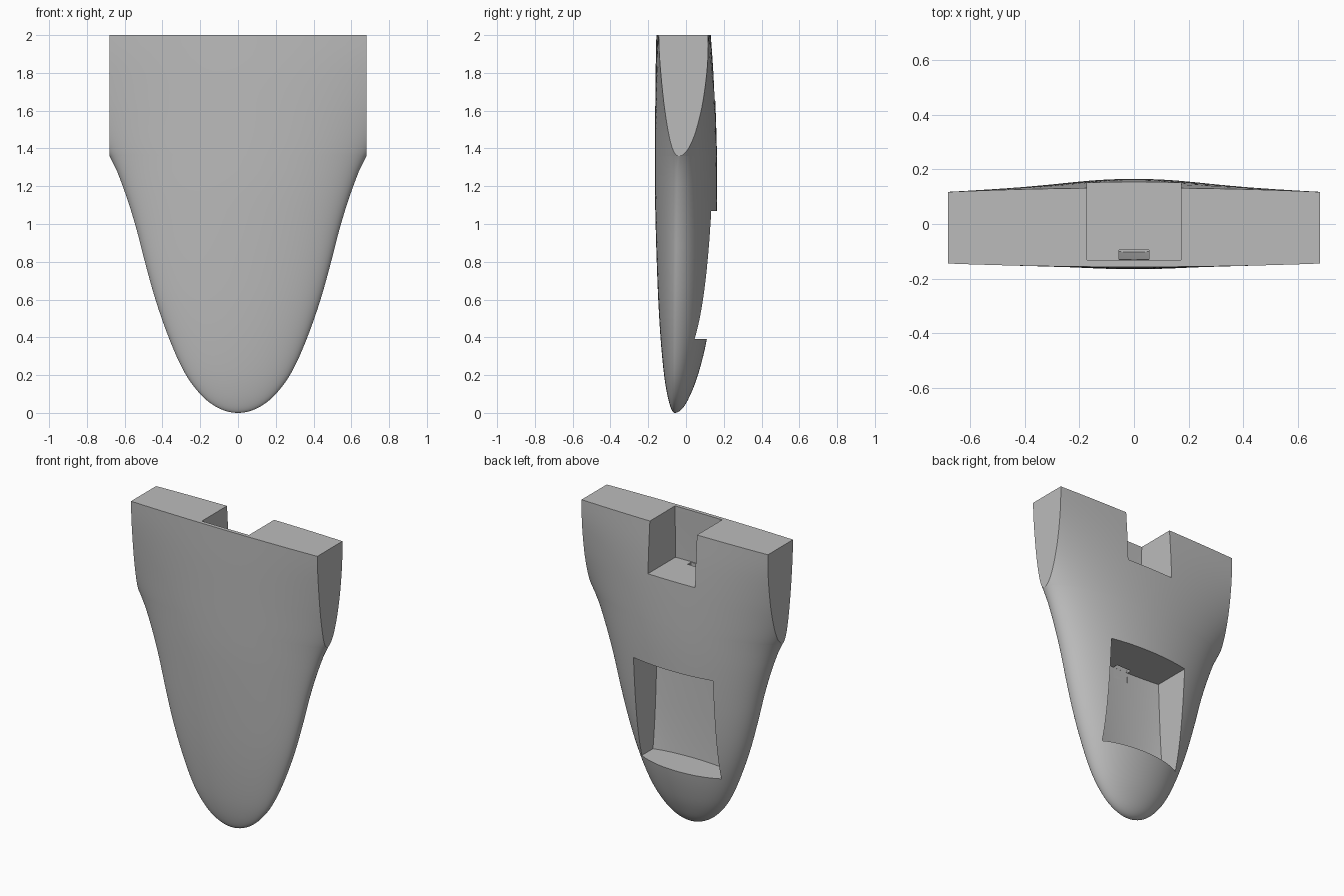
import bpy, bmesh, math

if "Cube" in bpy.data.objects:
    bpy.data.objects.remove(bpy.data.objects["Cube"])

TIP = 1.36      # height where the flat side faces begin
HALF = 0.68     # half width between the side faces

# Profiles along the height: half width, front, back and middle depth
HEIGHTS = [0, .05, .1, .2, .4, .6, .8, 1, 1.2, TIP, 1.6, 1.8, 2]
WIDTH = [0, .144, .2, .275, .367, .437, .493, .545, .61, HALF, .85, 1.11, 1.6]
FRONT = [-.06, -.088, -.1, -.116, -.135, -.147, -.155, -.161, -.165, -.165, -.163, -.161, -.157]
BACK = [-.06, .0, .025, .063, .112, .137, .152, .161, .165, .164, .157, .147, .132]
MIDDLE = [-.06, -.06, -.059, -.057, -.053, -.05, -.047, -.044, -.041, -.04, -.035, -.03, -.025]


def sample(table, z):
    """Smooth curve through a table, spaced by the root of z for a round nose."""
    s = [math.sqrt(h) for h in HEIGHTS]
    last = len(s) - 1
    t = math.sqrt(max(z, 0))
    i = max(k for k in range(last) if s[k] <= t + 1e-9)

    def slope(k):
        a, b = max(k - 1, 0), min(k + 1, last)
        return (table[b] - table[a]) / (s[b] - s[a])
    d = s[i + 1] - s[i]
    u = (t - s[i]) / d
    v = 1 - u
    return (table[i] * (1 + 2 * u) * v * v + table[i + 1] * (3 - 2 * u) * u * u
            + d * u * v * (slope(i) * v - slope(i + 1) * u))


def skin(x, z, table):
    """Depth of the elliptical skin at x, z."""
    mid, w = sample(MIDDLE, z), max(sample(WIDTH, z), 1e-6)
    return mid + (sample(table, z) - mid) * math.sqrt(max(0, 1 - (x / w) ** 2))


def loft(name, rings):
    """Closed solid through rings of equal length."""
    bm = bmesh.new()
    loops = [[bm.verts.new(p) for p in ring] for ring in rings]
    for a, b in zip(loops, loops[1:]):
        for i in range(len(a)):
            j = (i + 1) % len(a)
            bm.faces.new((a[i], a[j], b[j], b[i]))
    bm.faces.new(loops[0][::-1])
    bm.faces.new(loops[-1])
    bmesh.ops.remove_doubles(bm, verts=bm.verts, dist=1e-5)
    bmesh.ops.recalc_face_normals(bm, faces=bm.faces)
    mesh = bpy.data.meshes.new(name)
    bm.to_mesh(mesh)
    bm.free()
    obj = bpy.data.objects.new(name, mesh)
    bpy.context.collection.objects.link(obj)
    return obj


def body_ring(z, n=48):
    w = HALF if z >= TIP else min(sample(WIDTH, z), HALF)
    xs = [w * math.sin(math.pi * (i / n - .5)) for i in range(n + 1)]
    return ([(x, skin(x, z, FRONT), z) for x in xs]
            + [(x, skin(x, z, BACK), z) for x in reversed(xs)])


def pocket(name, half, low, high, wall, n=16):
    """Cutter open to the back whose inner wall follows the front skin."""
    rings = []
    for k in range(n + 1):
        z = low + (high - low) * k / n
        xs = [half * (2 * i / n - 1) for i in range(n + 1)]
        zs = min(z, 2)
        rings.append([(x, skin(x, zs, FRONT) + wall, z) for x in xs]
                     + [(half, .4, z), (-half, .4, z)])
    return loft(name, rings)


# Main shell
levels = [TIP * (k / 36) ** 2 for k in range(37)]
levels += [TIP + (2 - TIP) * (k / 22) ** 2 for k in range(1, 23)]
shell = loft("nose_shell", [body_ring(z) for z in levels])

# Pockets in the back and the cable slot that joins them
cutters = [
    pocket("lower_pocket_cutter", .29, .39, 1.07, .032),
    pocket("upper_pocket_cutter", .172, 1.66, 2.1, .025),
    loft("slot_cutter", [[(-.055, -.13, z), (.055, -.13, z), (.055, -.095, z), (-.055, -.095, z)]
                         for z in (1, 1.7)]),
]
bpy.context.view_layer.objects.active = shell
shell.select_set(True)
for cutter in cutters:
    cutter.hide_render = True
    mod = shell.modifiers.new(cutter.name, 'BOOLEAN')
    mod.operation = 'DIFFERENCE'
    mod.solver = 'EXACT'
    mod.object = cutter
    bpy.ops.object.modifier_apply(modifier=mod.name)
    bpy.data.objects.remove(cutter)

# Plain grey finish
grey = bpy.data.materials.new("plain_grey")
grey.use_nodes = True
grey.diffuse_color = (.5, .5, .5, 1)
grey.node_tree.nodes["Principled BSDF"].inputs["Base Color"].default_value = (.5, .5, .5, 1)
shell.data.materials.clear()
shell.data.materials.append(grey)

bpy.ops.object.shade_smooth_by_angle(angle=math.radians(30))
